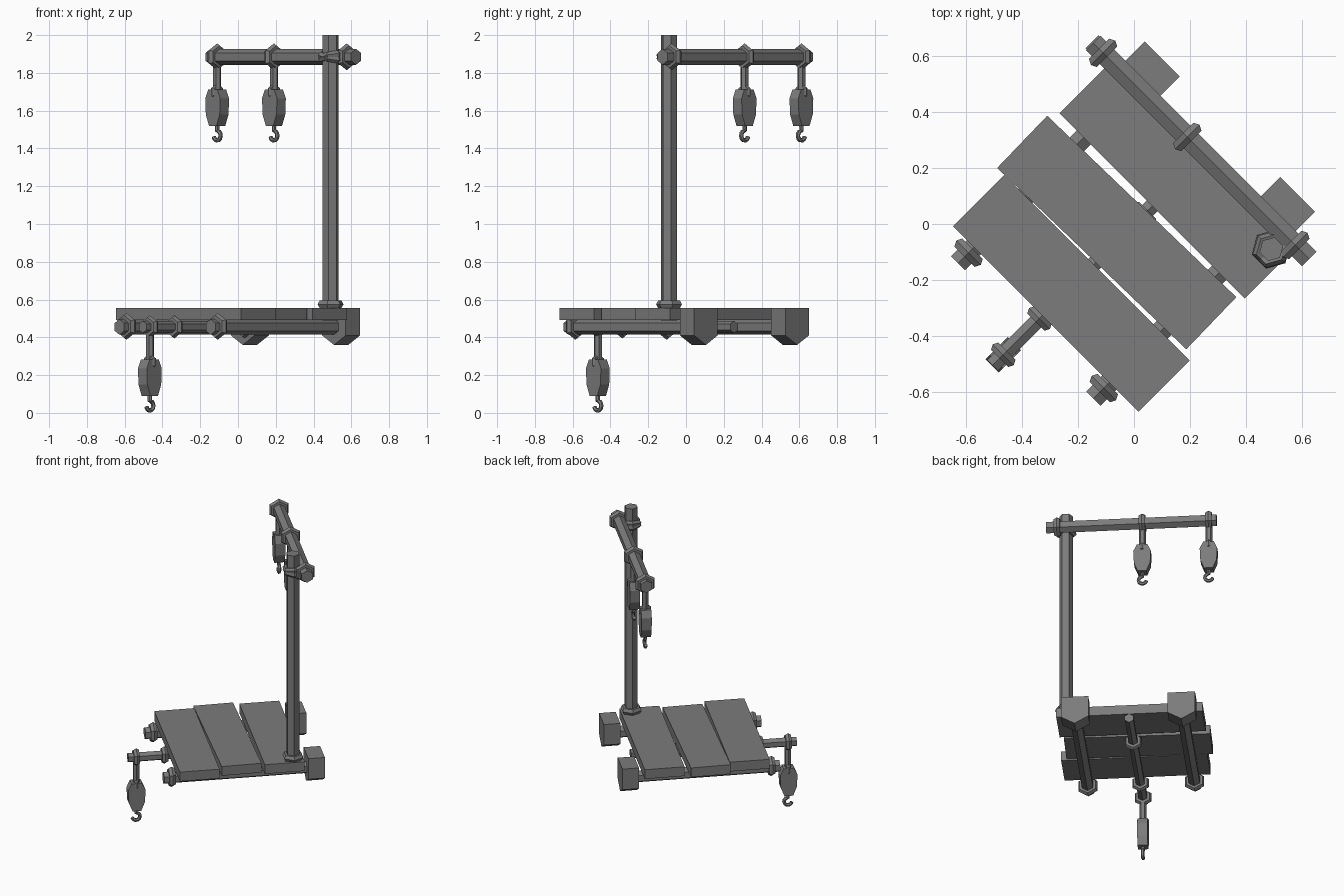
import bpy, bmesh, math
from mathutils import Matrix, Vector

if "Cube" in bpy.data.objects:
    bpy.data.objects.remove(bpy.data.objects["Cube"], do_unlink=True)

grey = bpy.data.materials.new("weathered grey")
grey.use_nodes = True
COLOUR = (0.2, 0.2, 0.2, 1)
grey.diffuse_color = COLOUR
grey.node_tree.nodes["Principled BSDF"].inputs["Base Color"].default_value = COLOUR

# Parts are laid out square to the planks, then the whole model is turned
TURN = Matrix.Rotation(math.radians(-45), 4, 'Z')
X, Y, Z = Vector((1, 0, 0)), Vector((0, 1, 0)), Vector((0, 0, 1))


def finish(name, bm, matrix=Matrix()):
    bmesh.ops.recalc_face_normals(bm, faces=bm.faces)
    mesh = bpy.data.meshes.new(name)
    bm.to_mesh(mesh)
    bm.free()
    mesh.transform(TURN @ matrix)
    mesh.materials.append(grey)
    obj = bpy.data.objects.new(name, mesh)
    bpy.context.collection.objects.link(obj)
    return obj


def frame(centre, axis, side):
    """Matrix with local z on the axis and local x on the side direction."""
    axis = axis.normalized()
    side = (side - axis * side.dot(axis)).normalized()
    m = Matrix((side, axis.cross(side), axis)).transposed().to_4x4()
    m.translation = centre
    return m


def sweep(name, rings, matrix=Matrix(), closed=False):
    """Skin a list of vertex loops into a tube."""
    bm = bmesh.new()
    loops = [[bm.verts.new(p) for p in ring] for ring in rings]
    n = len(loops[0])
    pairs = list(zip(loops, loops[1:]))
    if closed:
        pairs.append((loops[-1], loops[0]))
    else:
        bm.faces.new(loops[0])
        bm.faces.new(loops[-1])
    for a, b in pairs:
        for i in range(n):
            j = (i + 1) % n
            bm.faces.new((a[i], a[j], b[j], b[i]))
    return finish(name, bm, matrix)


def circle(r, n=6):
    return [(r * math.cos(math.tau * i / n), r * math.sin(math.tau * i / n)) for i in range(n)]


def rod(name, start, end, r, side=Z):
    start, end = Vector(start), Vector(end)
    length = (end - start).length
    rings = [[(x, y, h) for x, y in circle(r)] for h in (0, length)]
    return sweep(name, rings, frame(start, end - start, side))


def ring(name, centre, axis, major=0.048, minor=0.023, side=Z, sides=6):
    rings = [[((major + a) * c, (major + a) * s, b) for a, b in circle(minor)]
             for c, s in circle(1, sides)]
    return sweep(name, rings, frame(Vector(centre), axis, side), closed=True)


def prism(name, profile, depth, matrix):
    """Extrude an x-z profile, centred, along y."""
    return sweep(name, [[(x, y, z) for x, z in profile] for y in (-depth / 2, depth / 2)], matrix)


def plank(name, centre, turn):
    bm = bmesh.new()
    bmesh.ops.create_cube(bm, size=1)
    bmesh.ops.scale(bm, vec=(0.935, 0.258, 0.065), verts=bm.verts)
    m = Matrix.Translation(centre) @ Matrix.Rotation(math.radians(turn), 4, 'Z')
    return finish(name, bm, m)


# Deck planks
plank("front_plank", (0.017, -0.333, 0.523), 0)
plank("middle_plank", (-0.022, -0.065, 0.523), 1.2)
plank("back_plank", (0, 0.22, 0.523), 0)

# Side beams with rope collars and pointed counterweight blocks
for side, u in (("right", -0.345), ("left", 0.338)):
    rod(side + "_beam", (u, -0.543, 0.455), (u, 0.4, 0.455), 0.041)
    ring(side + "_beam_collar", (u, -0.49, 0.458), Y)
    prism(side + "_end_block",
          [(-0.088, 0.555), (0.088, 0.555), (0.088, 0.41), (0, 0.36), (-0.088, 0.41)],
          0.107, Matrix.Translation((u, 0.434, 0)))

# Middle beam reaching out in front of the deck
rod("middle_beam", (0, -0.713, 0.455), (0, 0.36, 0.455), 0.032)
for i, v in enumerate((-0.66, -0.477, 0.05)):
    ring(f"middle_beam_collar_{i + 1}", (0, v, 0.455), Y, 0.04, 0.021)

# Mast, boom and the lashing between them
rod("mast", (0.41, 0.283, 0.49), (0.41, 0.283, 2.0), 0.0435, X)
ring("mast_foot_collar", (0.41, 0.283, 0.575), Z, side=X)
rod("boom", (-0.56, 0.354, 1.885), (0.53, 0.354, 1.885), 0.042)
for i, u in enumerate((-0.51, -0.085, 0.46)):
    ring(f"boom_collar_{i + 1}", (u, 0.354, 1.885), X)
for i, tilt in enumerate((0.3, -0.3)):
    ring(f"mast_lashing_{i + 1}", (0.41, 0.283, 1.885), Z + X * tilt, 0.05, 0.02, side=X)


# Hanging tackle: rope, eye, tapered block and open hook
def tackle(name, u, v, base, turn):
    place = Matrix.Translation((u, v, base)) @ Matrix.Rotation(math.radians(turn), 4, 'Z')
    rod(name + "_rope", (u, v, base + 0.28), (u, v, base + 0.43), 0.022, X)
    half = [(0.028, 0.09), (0.052, 0.15), (0.056, 0.235), (0.034, 0.283)]
    prism(name + "_block", half + [(-x, z) for x, z in reversed(half)], 0.066, place)
    ring(name + "_eye", (u, v, base + 0.27), place.to_3x3() @ X, 0.031, 0.014)
    path = [Vector((0, 0, 0.1))]
    for i in range(9):
        a = math.radians(90 - 32 * i)
        path.append(Vector((0.026 * math.cos(a), 0, 0.038 + 0.026 * math.sin(a))))
    loops = []
    for i, p in enumerate(path):
        t = path[min(i + 1, len(path) - 1)] - path[max(i - 1, 0)]
        m = frame(p, t, Y)
        loops.append([m @ Vector((x, y, 0)) for x, y in circle(0.012)])
    sweep(name + "_hook", loops, place)


tackle("front_tackle", 0, -0.66, 0, 90)
tackle("boom_end_tackle", -0.51, 0.354, 1.43, 0)
tackle("boom_middle_tackle", -0.085, 0.354, 1.43, 0)
